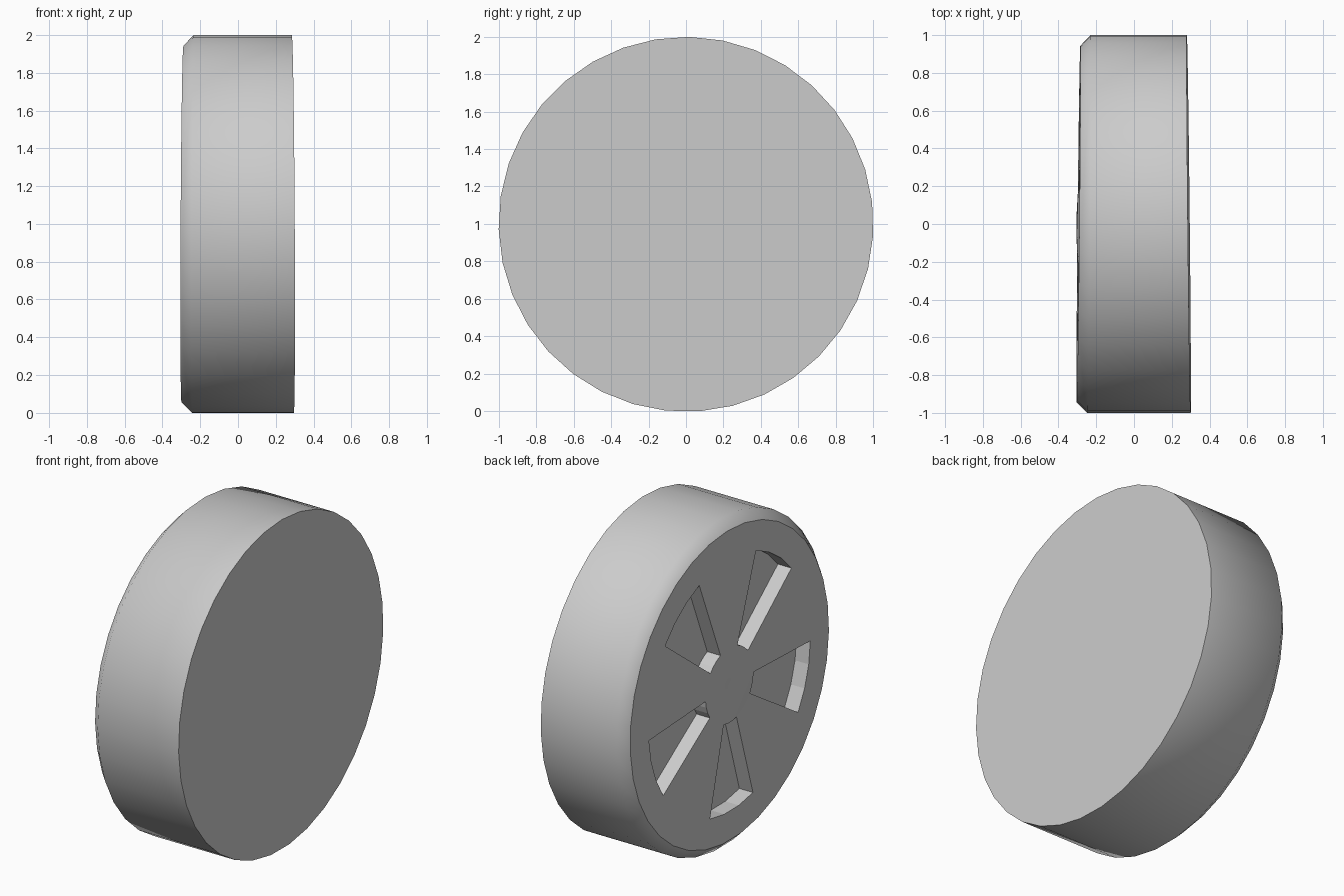
import bpy, bmesh, math
from mathutils import Vector

default = bpy.data.objects.get("Cube")
if default:
    bpy.data.objects.remove(default)

SIDES = 35            # five sectors of seven facets
START = math.radians(91)
RADIUS = 1.002
POCKET_DEPTH = 0.09

grey = bpy.data.materials.new("light_grey")
grey.use_nodes = True
colour = (0.6, 0.6, 0.6, 1)
grey.diffuse_color = colour
grey.node_tree.nodes["Principled BSDF"].inputs["Base Color"].default_value = colour

bm = bmesh.new()


def ring(radius, x):
    """Ring of vertices around the x axis."""
    angles = [START + i * math.tau / SIDES for i in range(SIDES)]
    return [bm.verts.new((x, -radius * math.cos(a), radius * math.sin(a))) for a in angles]


def bridge(a, b, smooth):
    """Quads joining two rings; returned in facet order."""
    faces = []
    for i in range(SIDES):
        j = (i + 1) % SIDES
        face = bm.faces.new((a[i], a[j], b[j], b[i]))
        face.smooth = smooth
        faces.append(face)
    return faces


# Tread and chamfered shoulder
back = ring(RADIUS, 0.29)
tread = ring(RADIUS, -0.238)
shoulder = ring(0.945, -0.294)
bm.faces.new(back)
bridge(back, tread, True)
bridge(tread, shoulder, True)

# Wheel face: outer band, spoke band, shallow domed hub with a centre dimple
pocket_outer = ring(0.768, -0.294)
pocket_inner = ring(0.228, -0.294)
bridge(shoulder, pocket_outer, False)
spoke_band = bridge(pocket_outer, pocket_inner, False)
previous = pocket_inner
for radius, x in ((0.15, -0.300), (0.06, -0.304), (0.025, -0.297)):
    current = ring(radius, x)
    bridge(previous, current, True)
    previous = current
bm.faces.new(previous).smooth = True

# Five recessed pockets between the spokes
pocket_faces = [f for i, f in enumerate(spoke_band) if i % 7 in (2, 3, 4)]
sunk = bmesh.ops.extrude_face_region(bm, geom=pocket_faces)["geom"]
for item in sunk:
    if isinstance(item, bmesh.types.BMVert):
        item.co.x += POCKET_DEPTH
bmesh.ops.delete(bm, geom=[f for f in pocket_faces if f.is_valid], context="FACES")

# Slight taper in thickness towards the upper rear, then lift onto the ground
for v in bm.verts:
    v.co.x *= 1 - 0.035 * v.co.y - 0.018 * v.co.z
    v.co += Vector((0, 0, RADIUS * math.cos(math.pi / SIDES)))

bmesh.ops.recalc_face_normals(bm, faces=bm.faces)
mesh = bpy.data.meshes.new("wheel")
bm.to_mesh(mesh)
bm.free()
mesh.materials.append(grey)
wheel = bpy.data.objects.new("wheel", mesh)
bpy.context.collection.objects.link(wheel)
